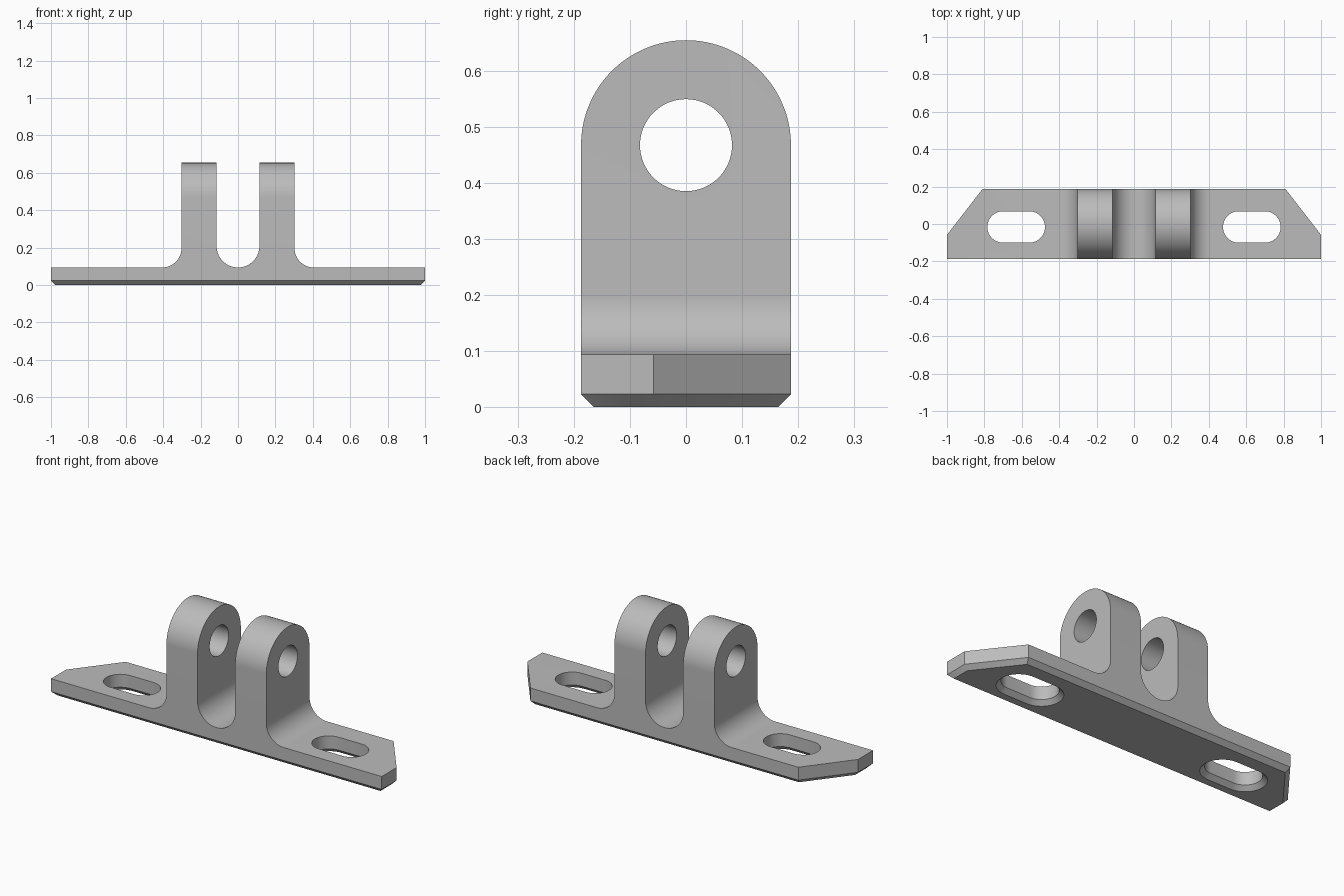
import bpy, bmesh
from math import sin, cos, pi, radians
from mathutils import Vector

cube = bpy.data.objects.get("Cube")
if cube:
    bpy.data.objects.remove(cube, do_unlink=True)

HALF_Y = 0.187        # half depth, also the lug tip radius
PLATE_Z = 0.094       # plate thickness
CHAMFER = 0.0234
LUG_IN, LUG_OUT = 0.114, 0.302
HOLE_Z, HOLE_R = 0.467, 0.082
SLOT_X, SLOT_Y, SLOT_R, SLOT_HALF = 0.63, -0.016, 0.084, 0.07
TOP = 1.0

grey = bpy.data.materials.new("plain grey")
grey.use_nodes = True
colour = (0.5, 0.5, 0.5, 1)
grey.diffuse_color = colour
grey.node_tree.nodes["Principled BSDF"].inputs["Base Color"].default_value = colour


def arc(cx, cy, r, start, end, steps=24):
    angles = [radians(start + (end - start) * i / steps) for i in range(steps + 1)]
    return [(cx + r * cos(a), cy + r * sin(a)) for a in angles]


def inset(points, d):
    """Move every side of a counter-clockwise convex outline inward by d."""
    pts, out = [Vector(p) for p in points], []
    for i, p in enumerate(pts):
        a = (p - pts[i - 1]).normalized()
        b = (pts[(i + 1) % len(pts)] - p).normalized()
        na, nb = Vector((-a.y, a.x)), Vector((-b.y, b.x))
        out.append(tuple(p + (na + nb) * d / (1 + na.dot(nb))))
    return out


def loft(name, rings):
    """Closed solid through matching rings of 3D points."""
    bm = bmesh.new()
    loops = [[bm.verts.new(p) for p in ring] for ring in rings]
    n = len(loops[0])
    for a, b in zip(loops, loops[1:]):
        for i in range(n):
            j = (i + 1) % n
            bm.faces.new((a[i], a[j], b[j], b[i]))
    bm.faces.new(loops[0])
    bm.faces.new(loops[-1])
    bmesh.ops.recalc_face_normals(bm, faces=bm.faces)
    mesh = bpy.data.meshes.new(name)
    bm.to_mesh(mesh)
    bm.free()
    mesh.materials.append(grey)
    obj = bpy.data.objects.new(name, mesh)
    bpy.context.collection.objects.link(obj)
    return obj


def across_x(points, x):
    return [[(s * x, y, z) for y, z in points] for s in (-1, 1)]


# Plan outline with clipped back corners and a chamfered underside
plan = [(-1, -HALF_Y), (1, -HALF_Y), (1, -0.058),
        (0.81, HALF_Y), (-0.81, HALF_Y), (-1, -0.058)]
levels = [(0, inset(plan, CHAMFER)), (CHAMFER, plan), (TOP, plan)]
bracket = loft("bracket", [[(x, y, z) for x, y in ring] for z, ring in levels])

# Front silhouette: plate, two lugs, outer fillets and the rounded gap
r = 0.104
right = (arc(0, PLATE_Z + LUG_IN, LUG_IN, 270, 360)
         + [(LUG_IN, TOP + 0.1), (LUG_OUT, TOP + 0.1)]
         + arc(LUG_OUT + r, PLATE_Z + r, r, 180, 270)
         + [(1.1, PLATE_Z), (1.1, -0.1)])
front = right + [(-x, z) for x, z in reversed(right[1:])]
front_shape = loft("front_shape", [[(x, y, z) for x, z in front] for y in (-0.3, 0.3)])

# Side silhouette: rounded lug tips
side = [(-HALF_Y, -0.1), (HALF_Y, -0.1)] + arc(0, HOLE_Z, HALF_Y, 0, 180, 64)
side_shape = loft("side_shape", across_x(side, 1.2))

# Pin hole through both lugs
pin_hole = loft("pin_hole", across_x(arc(0, HOLE_Z, HOLE_R, 0, 360, 64)[:-1], 0.5))

cutters = [(front_shape, "INTERSECT"), (side_shape, "INTERSECT"), (pin_hole, "DIFFERENCE")]

# Mounting slots, flared underneath
for label, sx in (("left", 1), ("right", -1)):
    rings = []
    for z, grow in ((-0.02, CHAMFER + 0.02), (CHAMFER, 0), (0.2, 0)):
        rad = SLOT_R + grow
        outline = (arc(sx * SLOT_X + SLOT_HALF, SLOT_Y, rad, -90, 90)
                   + arc(sx * SLOT_X - SLOT_HALF, SLOT_Y, rad, 90, 270))
        rings.append([(x, y, z) for x, y in outline])
    cutters.append((loft(label + "_slot", rings), "DIFFERENCE"))

for cutter, operation in cutters:
    mod = bracket.modifiers.new(cutter.name, "BOOLEAN")
    mod.object, mod.operation, mod.solver = cutter, operation, "EXACT"
    cutter.hide_render = True

# Bake the cuts, then remove the helpers
graph = bpy.context.evaluated_depsgraph_get()
baked = bpy.data.meshes.new_from_object(bracket.evaluated_get(graph))
bracket.modifiers.clear()
bracket.data = baked
for cutter, _ in cutters:
    bpy.data.objects.remove(cutter, do_unlink=True)

bpy.ops.object.select_all(action="DESELECT")
bracket.select_set(True)
bpy.context.view_layer.objects.active = bracket
bpy.ops.object.shade_smooth_by_angle(angle=radians(30))
